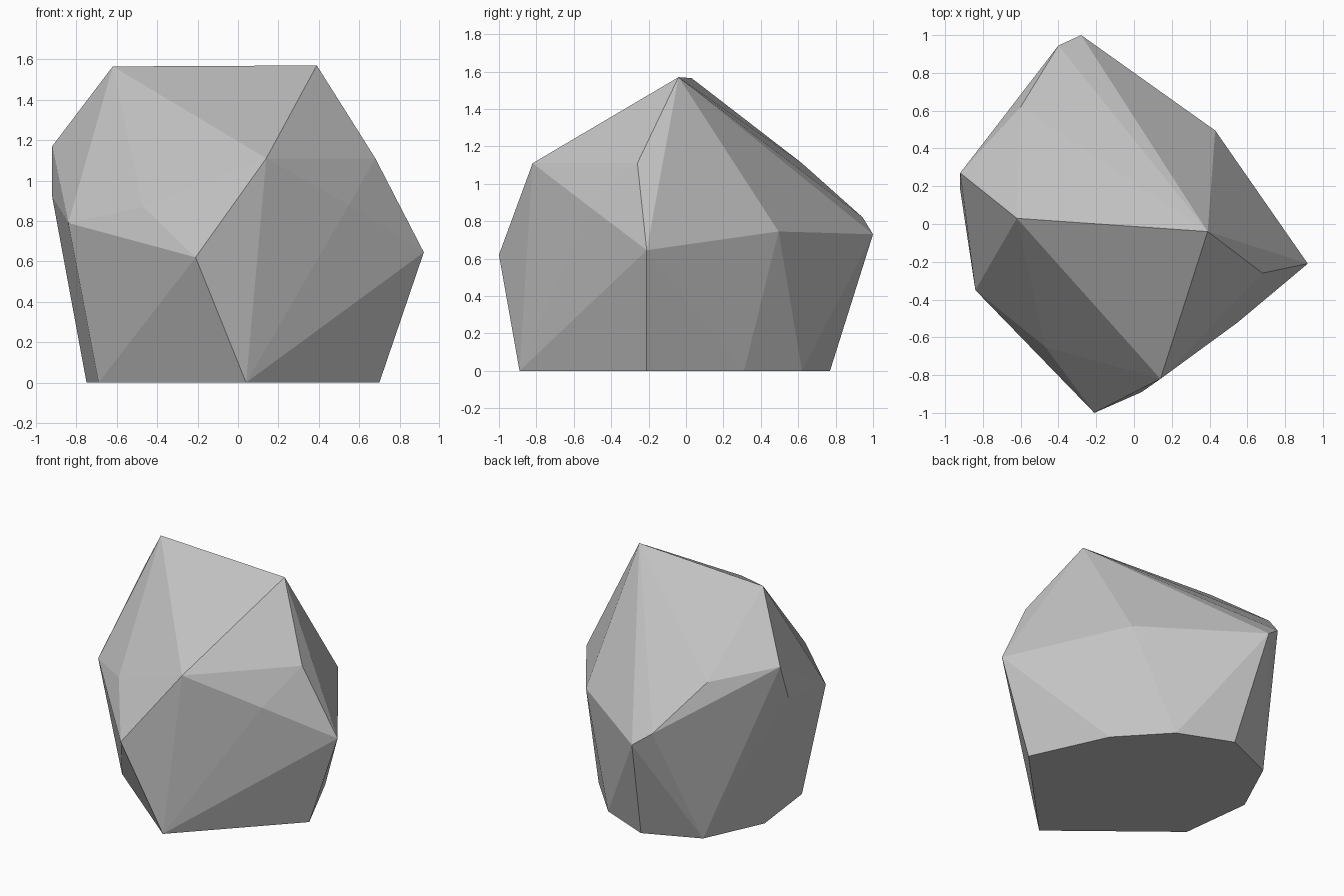
import bpy, bmesh, math

if "Cube" in bpy.data.objects:
    bpy.data.objects.remove(bpy.data.objects["Cube"])

# Flat grey stone colour
stone = bpy.data.materials.new("stone grey")
stone.diffuse_color = (0.55, 0.55, 0.55, 1.0)
stone.use_nodes = True
stone.node_tree.nodes["Principled BSDF"].inputs["Base Color"].default_value = stone.diffuse_color

# Outline of the flat base (x, y), standing on z = 0
base = [(0.04, -0.89), (0.70, -0.21), (0.46, 0.31), (0.17, 0.62),
        (-0.19, 0.77), (-0.56, 0.61), (-0.75, 0.20), (-0.69, -0.30)]

# Corners of the rock, from the wide middle up to the top ridge
corners = [
    (-0.21, -1.00, 0.62), (0.92, -0.21, 0.645), (0.43, 0.495, 0.745),
    (-0.28, 1.00, 0.73), (-0.40, 0.945, 0.82), (-0.84, -0.35, 0.79),
    (-0.92, 0.18, 0.92), (-0.47, -0.65, 0.87), (0.55, -0.52, 0.88),
    (-0.92, 0.27, 1.17), (-0.60, 0.62, 1.11), (0.14, -0.82, 1.11),
    (0.68, -0.26, 1.11), (-0.62, 0.03, 1.565), (0.39, -0.04, 1.57),
]

# Wrap the corners in a convex hull to get the faceted boulder
bm = bmesh.new()
for p in [(x, y, 0.0) for x, y in base] + corners:
    bm.verts.new(p)
hull = bmesh.ops.convex_hull(bm, input=bm.verts[:])
spare = {g for g in hull["geom_interior"] + hull["geom_unused"]
         if isinstance(g, bmesh.types.BMVert) and g.is_valid}
bmesh.ops.delete(bm, geom=list(spare), context='VERTS')

# Merge the coplanar triangles of the base into one face
bmesh.ops.dissolve_limit(bm, angle_limit=math.radians(0.5),
                         verts=bm.verts[:], edges=bm.edges[:])
bmesh.ops.recalc_face_normals(bm, faces=bm.faces[:])

mesh = bpy.data.meshes.new("rock")
bm.to_mesh(mesh)
bm.free()
mesh.materials.append(stone)
rock = bpy.data.objects.new("rock", mesh)
bpy.context.collection.objects.link(rock)
